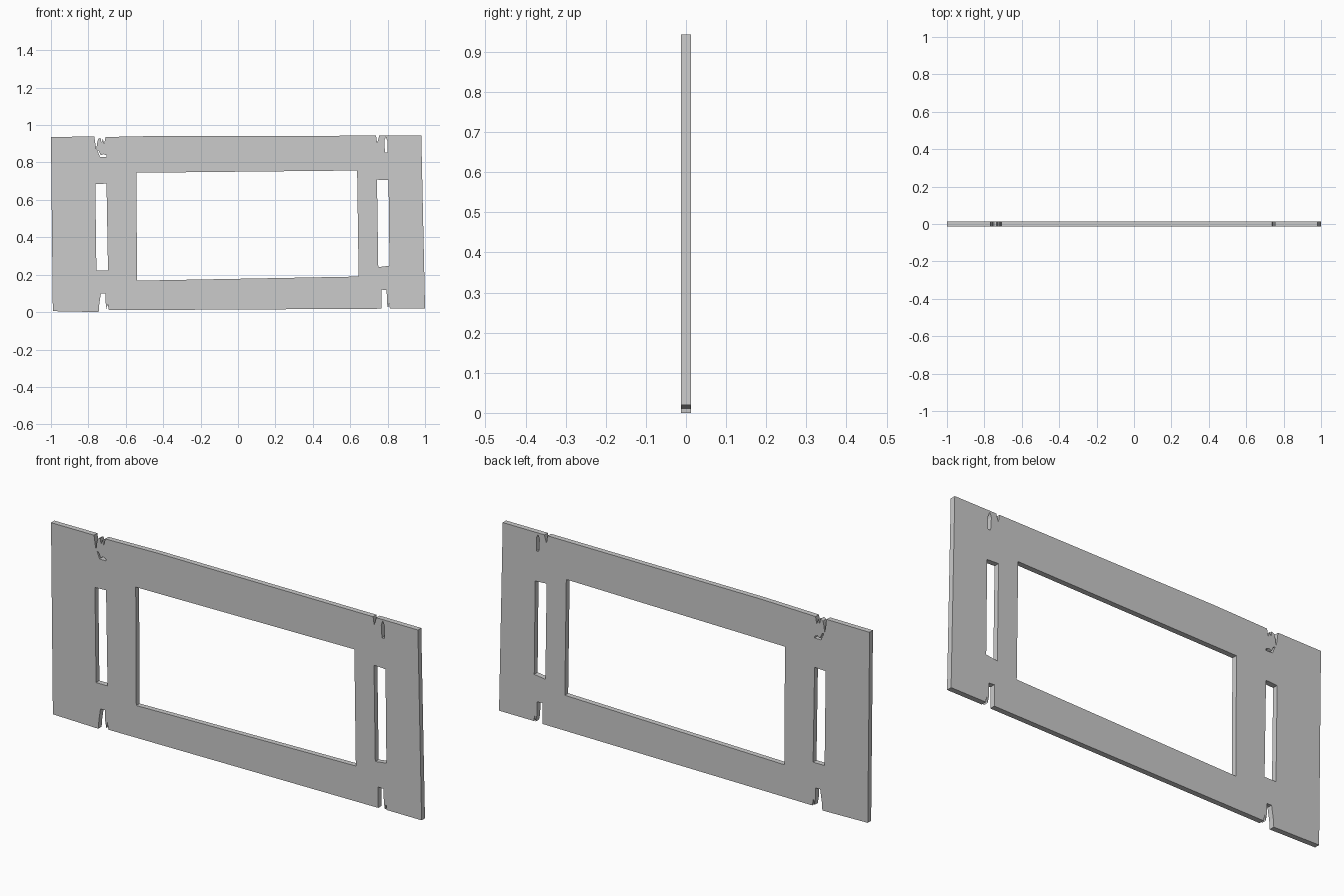
import bpy
from math import radians

if "Cube" in bpy.data.objects:
    bpy.data.objects.remove(bpy.data.objects["Cube"])

HALF_DEPTH = 0.013

# Edge runs of the panel outline (x, z), clockwise from the lower left
left_side = [(-0.99, 0.005), (-1.0, 0.937)]
top_left_cracks = [(-0.768, 0.938), (-0.762, 0.895), (-0.757, 0.868), (-0.754, 0.9),
                   (-0.748, 0.925), (-0.735, 0.932), (-0.73, 0.905), (-0.723, 0.925),
                   (-0.715, 0.902), (-0.708, 0.936)]
top_right_crack = [(-0.42, 0.942), (0.738, 0.943), (0.744, 0.905), (0.752, 0.93), (0.755, 0.943)]
right_side = [(0.98, 0.943), (1.0, 0.02)]
bottom_right_notch = [(0.812, 0.02), (0.808, 0.05), (0.802, 0.02), (0.796, 0.05), (0.795, 0.118),
                      (0.766, 0.12), (0.766, 0.018)]
bottom_left_notch = [(-0.69, 0.01), (-0.697, 0.045), (-0.702, 0.015), (-0.708, 0.05),
                     (-0.708, 0.1), (-0.733, 0.1), (-0.742, 0.04), (-0.745, 0.0)]
outline = (left_side + top_left_cracks + top_right_crack + right_side
           + bottom_right_notch + bottom_left_notch)

# Openings cut through the panel
window = [(-0.543, 0.745), (0.637, 0.757), (0.645, 0.19), (-0.54, 0.168)]
left_slot = [(-0.763, 0.684), (-0.703, 0.687), (-0.695, 0.222), (-0.757, 0.222)]
right_slot = [(0.743, 0.708), (0.805, 0.705), (0.81, 0.248), (0.75, 0.24)]
upper_sliver = [(0.786, 0.852), (0.782, 0.915), (0.79, 0.936), (0.799, 0.915), (0.799, 0.852)]
small_crack = [(-0.752, 0.864), (-0.744, 0.862), (-0.733, 0.838), (-0.718, 0.845),
               (-0.703, 0.838), (-0.703, 0.83), (-0.738, 0.83)]

# Flat filled curve, thickened into the plate
curve = bpy.data.curves.new("frame_panel", 'CURVE')
curve.dimensions = '2D'
curve.fill_mode = 'BOTH'
curve.extrude = HALF_DEPTH
for loop in (outline, window, left_slot, right_slot, upper_sliver, small_crack):
    spline = curve.splines.new('POLY')
    spline.points.add(len(loop) - 1)
    for point, (x, z) in zip(spline.points, loop):
        point.co = (x, z, 0, 1)
    spline.use_cyclic_u = True

panel = bpy.data.objects.new("frame_panel", curve)
bpy.context.collection.objects.link(panel)
panel.rotation_euler.x = radians(90)

# Bake to a clean flat-shaded mesh
bpy.context.view_layer.objects.active = panel
panel.select_set(True)
bpy.ops.object.convert(target='MESH')
bpy.ops.object.transform_apply(location=False, rotation=True, scale=False)
bpy.ops.object.mode_set(mode='EDIT')
bpy.ops.mesh.select_all(action='SELECT')
bpy.ops.mesh.remove_doubles(threshold=0.0001)
bpy.ops.mesh.normals_make_consistent(inside=False)
bpy.ops.object.mode_set(mode='OBJECT')
bpy.ops.object.shade_flat()
